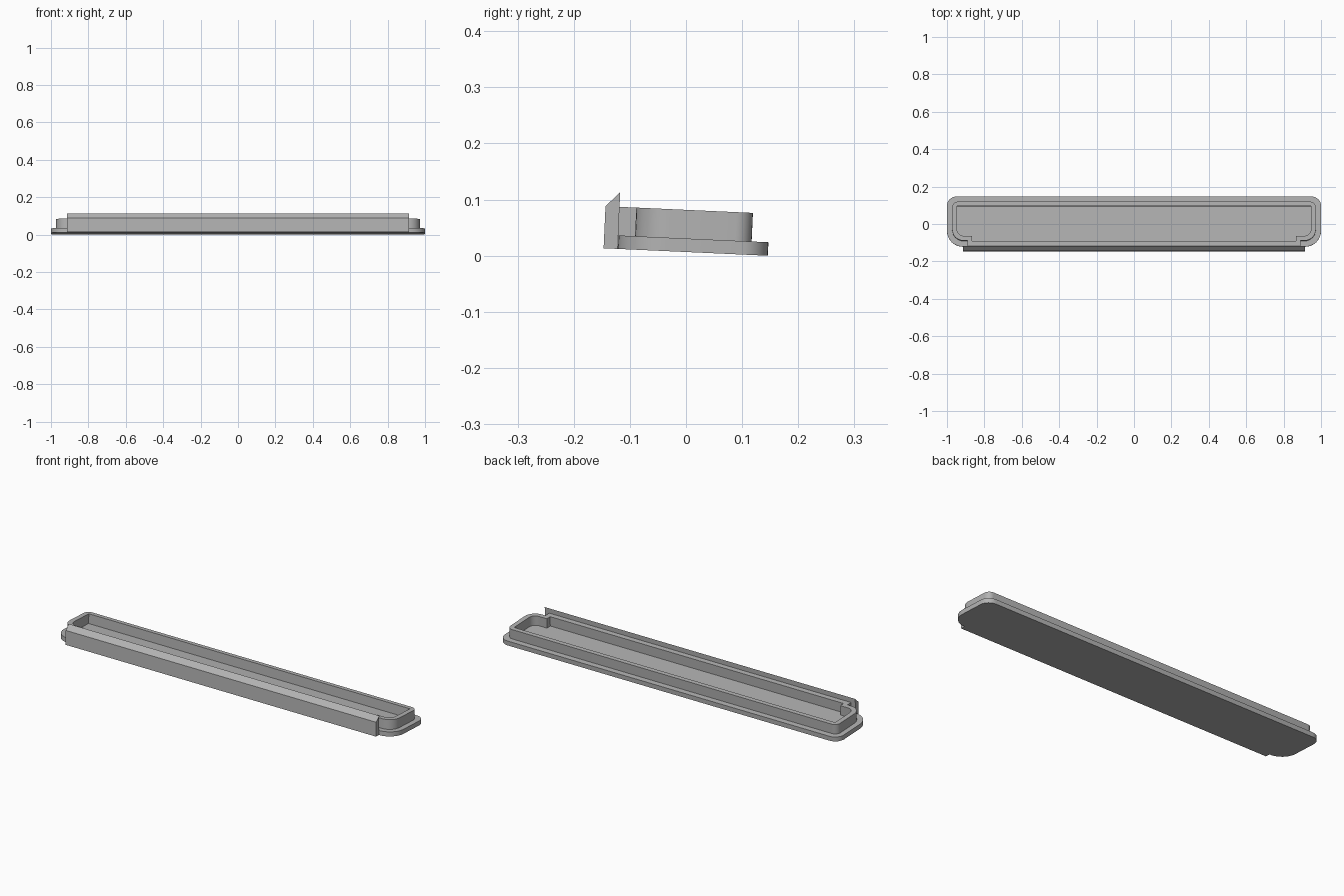
import bpy, bmesh, math
from mathutils import Matrix, Vector

if "Cube" in bpy.data.objects:
    bpy.data.objects.remove(bpy.data.objects["Cube"])

TILT = math.radians(-2.6)
PLATE_H, WALL_H, LIP_H = 0.024, 0.075, 0.101
SEAM_Y = -0.122          # where the front strip meets the tray

grey = bpy.data.materials.new("plain_grey")
grey.use_nodes = True
GREY = (0.45, 0.45, 0.45, 1)
grey.diffuse_color = GREY
grey.node_tree.nodes["Principled BSDF"].inputs["Base Color"].default_value = GREY


def rounded_half(corners, steps=8):
    """Round each (x, y, radius) right-angle corner of a half outline."""
    pts = [Vector(c[:2]) for c in corners]
    ends = [Vector((0, pts[0].y))] + pts + [Vector((0, pts[-1].y))]
    out = []
    for i, (x, y, r) in enumerate(corners):
        p = ends[i + 1]
        a = (ends[i] - p).normalized() * r
        b = (ends[i + 2] - p).normalized() * r
        for k in range(steps + 1):
            t = k / steps * math.pi / 2
            out.append(p + a * (1 - math.sin(t)) + b * (1 - math.cos(t)))
    return out


def outline(corners):
    """Mirror a half outline across x = 0 into a closed loop."""
    half = rounded_half(corners)
    return half + [Vector((-p.x, p.y)) for p in reversed(half)]


def finish(name, bm):
    bmesh.ops.remove_doubles(bm, verts=bm.verts, dist=0.0001)
    bmesh.ops.recalc_face_normals(bm, faces=bm.faces)
    bm.transform(Matrix.Translation((0, 0, 0.0066)) @ Matrix.Rotation(TILT, 4, "X"))
    mesh = bpy.data.meshes.new(name)
    bm.to_mesh(mesh)
    bm.free()
    obj = bpy.data.objects.new(name, mesh)
    bpy.context.collection.objects.link(obj)
    mesh.materials.append(grey)
    bpy.ops.object.select_all(action="DESELECT")
    obj.select_set(True)
    bpy.context.view_layer.objects.active = obj
    bpy.ops.object.shade_smooth_by_angle(angle=math.radians(30))


def add_loop(bm, pts, z):
    return [bm.verts.new((p.x, p.y, z)) for p in pts]


def bridge(bm, a, b):
    n = len(a)
    for i in range(n):
        j = (i + 1) % n
        bm.faces.new((a[i], a[j], b[j], b[i]))


# Base plate with small back corners and large front corners
bm = bmesh.new()
shape = outline([(1, 0.146, 0.05), (1, SEAM_Y, 0.085)])
low, high = add_loop(bm, shape, 0), add_loop(bm, shape, PLATE_H)
bridge(bm, low, high)
bm.faces.new(low)
bm.faces.new(high)
finish("base_plate", bm)

# Raised rim, stepped forward between the two front corners
bm = bmesh.new()
outer = outline([(0.972, 0.116, 0.03), (0.972, -0.092, 0.06),
                 (0.89, -0.092, 0), (0.89, SEAM_Y, 0)])
inner = outline([(0.946, 0.092, 0), (0.946, -0.067, 0.035),
                 (0.865, -0.067, 0), (0.865, -0.094, 0)])
z0 = PLATE_H - 0.002
loops = [add_loop(bm, outer, z0), add_loop(bm, outer, WALL_H),
         add_loop(bm, inner, WALL_H), add_loop(bm, inner, z0)]
for i in range(4):
    bridge(bm, loops[i], loops[(i + 1) % 4])
finish("raised_rim", bm)

# Front strip with a sloped top rising to a thin lip
bm = bmesh.new()
profile = [(-0.147, 0), (SEAM_Y, 0), (SEAM_Y, LIP_H), (-0.147, WALL_H)]
ends = [[bm.verts.new((x, y, z)) for y, z in profile] for x in (-0.915, 0.915)]
bridge(bm, *ends)
for e in ends:
    bm.faces.new(e)
finish("front_strip", bm)
